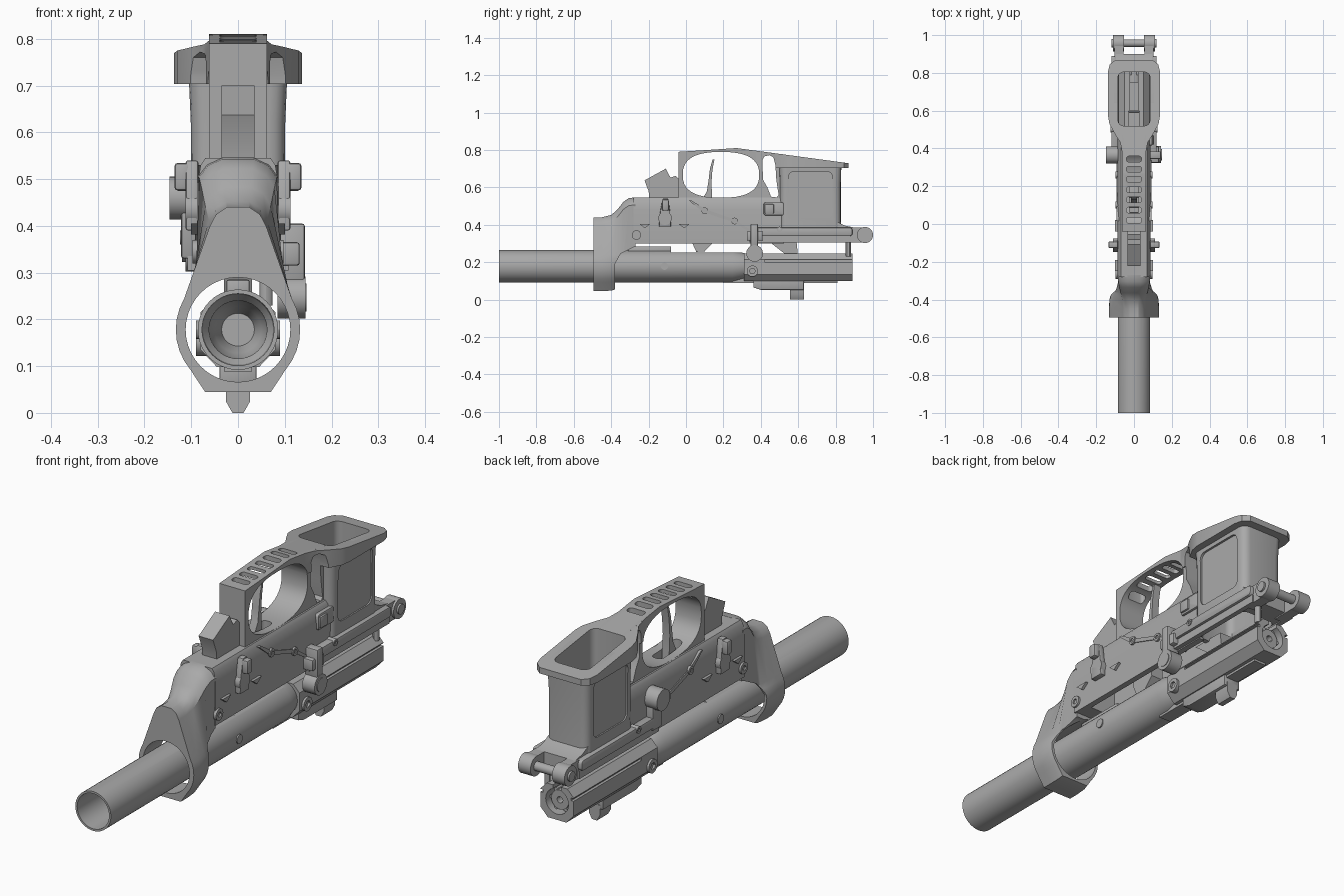
import bpy, bmesh
from math import sin, cos, pi, radians, copysign

old = bpy.data.objects.get("Cube")
if old:
    bpy.data.objects.remove(old, do_unlink=True)

grey = bpy.data.materials.new("mid_grey")
grey.use_nodes = True
grey.diffuse_color = (0.4, 0.4, 0.4, 1)
grey.node_tree.nodes["Principled BSDF"].inputs["Base Color"].default_value = (0.4, 0.4, 0.4, 1)
cutters = []


# ---------- helpers ----------
def loft(name, rings):
    """Skin closed rings of 3D points and cap both ends."""
    bm = bmesh.new()
    loops = [[bm.verts.new(p) for p in ring] for ring in rings]
    n = len(loops[0])
    for a, b in zip(loops, loops[1:]):
        for i in range(n):
            j = (i + 1) % n
            bm.faces.new((a[i], a[j], b[j], b[i]))
    bm.faces.new(loops[0])
    bm.faces.new(loops[-1])
    bmesh.ops.recalc_face_normals(bm, faces=bm.faces)
    mesh = bpy.data.meshes.new(name)
    bm.to_mesh(mesh)
    bm.free()
    mesh.materials.append(grey)
    obj = bpy.data.objects.new(name, mesh)
    bpy.context.collection.objects.link(obj)
    return obj


def place(axis, p, t):
    a, b = p
    return {"x": (t, a, b), "y": (a, t, b), "z": (a, b, t)}[axis]


def prism(name, axis, pts, lo, hi, bevel=0):
    obj = loft(name, [[place(axis, p, t) for p in pts] for t in (lo, hi)])
    if bevel:
        mod = obj.modifiers.new("edge", "BEVEL")
        mod.width, mod.segments = bevel, 2
        apply(obj, mod)
    return obj


def apply(obj, mod):
    bpy.context.view_layer.objects.active = obj
    bpy.ops.object.modifier_apply(modifier=mod.name)


def circle(c, r, n=32):
    return [(c[0] + r * cos(2 * pi * i / n), c[1] + r * sin(2 * pi * i / n)) for i in range(n)]


def rod(name, axis, c, r, lo, hi, n=32):
    return prism(name, axis, circle(c, r, n), lo, hi)


def rect(a0, a1, b0, b1):
    return [(a0, b0), (a1, b0), (a1, b1), (a0, b1)]


def round_rect(cx, cy, w, h, r, n=4):
    pts = []
    for q, (sx, sy) in enumerate(((1, 1), (-1, 1), (-1, -1), (1, -1))):
        for i in range(n + 1):
            t = (q + i / n) * pi / 2
            pts.append((cx + sx * (w / 2 - r) + r * cos(t), cy + sy * (h / 2 - r) + r * sin(t)))
    return pts


def both(half):
    return half + [(-x, v) for x, v in reversed(half)]


def cutter(obj):
    obj.hide_render = True
    cutters.append(obj)
    return obj


def cut(obj, *tools):
    for tool in tools:
        mod = obj.modifiers.new("cut", "BOOLEAN")
        mod.operation, mod.solver, mod.object = "DIFFERENCE", "EXACT", tool
        apply(obj, mod)


AXIS = (0, 0.178)   # centre line of the tube

# ---------- cutters ----------
finger = []
for i in range(40):
    c, s = cos(2 * pi * i / 40), sin(2 * pi * i / 40)
    finger.append((0.187 + 0.204 * copysign(abs(c) ** 0.78, c), 0.667 + 0.122 * copysign(abs(s) ** 0.78, s)))
finger_cut = cutter(prism("finger_cut", "x", finger, -0.3, 0.3))
slot_cut = cutter(prism("slot_cut", "x", [(0.408, 0.745), (0.418, 0.765), (0.445, 0.772), (0.468, 0.76),
                        (0.478, 0.72), (0.483, 0.64), (0.495, 0.56), (0.485, 0.546), (0.455, 0.55),
                        (0.435, 0.6), (0.412, 0.64)], -0.3, 0.3))
well_cut = cutter(prism("well_cut", "z", round_rect(0, 0.662, 0.17, 0.285, 0.03), 0.2, 0.9))
top_cut = cutter(prism("top_cut", "x", [(0.27, 0.81), (0.95, 0.718), (0.95, 1), (0.27, 1)], -0.3, 0.3))
inner_cut = cutter(prism("inner_cut", "z", rect(-0.062, 0.062, -0.2, 0.53), 0.2, 0.49))
trigger_cut = cutter(prism("trigger_cut", "z", round_rect(0, 0.13, 0.05, 0.16, 0.02), 0.4, 0.62))
bore_cut = cutter(rod("bore_cut", "y", AXIS, 0.112, -0.6, 0.1, 40))
under_cut = cutter(prism("under_cut", "x", [(-0.38, -0.1), (-0.38, 0.19), (-0.35, 0.245), (-0.28, 0.28),
                         (-0.2, 0.292), (0.5, 0.292), (0.5, -0.1)], -0.3, 0.3))

# ---------- receiver ----------
def hood_ring(y, r, w, top):
    half = [(0.53 * r, 0.178 - r)]
    half += [(r * cos(radians(a)), 0.178 + r * sin(radians(a))) for a in range(-40, 31, 10)]
    half += [(w, top - 0.04), (w * 0.78, top - 0.015), (w * 0.4, top)]
    return [(x, y, z) for x, z in both(half)]

hood = loft("rear_hood", [hood_ring(*s) for s in (
    (-0.495, 0.133, 0.06, 0.44), (-0.45, 0.133, 0.06, 0.44), (-0.40, 0.13, 0.062, 0.452),
    (-0.365, 0.12, 0.07, 0.483), (-0.335, 0.107, 0.078, 0.522), (-0.305, 0.096, 0.083, 0.543),
    (-0.27, 0.09, 0.086, 0.546))])
cut(hood, bore_cut, under_cut)

body = prism("receiver_body", "y", both([(0.088, 0.3), (0.088, 0.48), (0.08, 0.53), (0.07, 0.545)]), -0.28, 0.525)
cut(body, inner_cut, trigger_cut, well_cut)

guard = prism("trigger_guard", "x", [(-0.04, 0.5), (-0.04, 0.79), (0.12, 0.8), (0.27, 0.81), (0.53, 0.775),
                                     (0.53, 0.5)], -0.0625, 0.0625)
cut(guard, finger_cut, slot_cut, inner_cut, trigger_cut, well_cut)
for i in range(7):
    cut(guard, cutter(prism("vent_cut", "z", round_rect(0, 0.02 + 0.054 * i, 0.08, 0.03, 0.012), 0.72, 0.9)))

# ---------- magazine well ----------
well = loft("magazine_well", [[(x, y, z) for x, y in round_rect(0, 0.665, w, d, 0.035)]
            for z, w, d in ((0.31, 0.2, 0.335), (0.42, 0.2, 0.325), (0.62, 0.202, 0.325), (0.76, 0.214, 0.335))])
cut(well, top_cut, well_cut)
for s in (1, -1):
    cut(well, cutter(prism("panel_cut", "x", round_rect(0.665, 0.56, 0.235, 0.25, 0.03), s * 0.094, s * 0.2)))
flare = prism("well_flare", "z", both([(0.06, 0.36), (0.072, 0.43), (0.1, 0.475), (0.13, 0.53), (0.137, 0.57),
              (0.137, 0.81), (0.128, 0.845), (0.1, 0.868)]), 0.703, 0.85)
cut(flare, top_cut, finger_cut, slot_cut, well_cut)

# ---------- front hinge block, rails and lugs ----------
block = prism("front_block", "x", [(0.78, 0.31), (0.9, 0.31), (0.9, 0.385), (0.85, 0.395), (0.78, 0.43)], -0.095, 0.095)
cut(block, well_cut)
for s in (1, -1):
    side = "left" if s > 0 else "right"
    prism("rail_" + side, "x", round_rect(0.62, 0.362, 0.54, 0.046, 0.015), s * 0.08, s * 0.12, 0.006)
    prism("rail_lip_" + side, "x", rect(0.34, 0.89, 0.305, 0.34), s * 0.086, s * 0.108)
    prism("lug_arm_" + side, "x", rect(0.84, 0.955, 0.305, 0.385), s * 0.055, s * 0.102)
    rod("lug_" + side, "x", (0.957, 0.345), 0.043, s * 0.052, s * 0.112)
    rod("lug_pin_head_" + side, "x", (0.957, 0.345), 0.022, s * 0.1, s * 0.12, 16)
    # pins and fixed side details
    for y, z, r in ((-0.265, 0.345, 0.025), (0.1, 0.475, 0.018), (0.26, 0.42, 0.018), (0.5, 0.375, 0.015)):
        pin = rod("pin_" + side, "x", (y, z), r, s * 0.07, s * (0.124 if y == 0.5 else 0.097), 16)
        cut(pin, cutter(rod("pin_cut", "x", (y, z), r * 0.5, s * 0.09, s * 0.2, 6)))
    prism("pin_link_" + side, "x", [(0.09, 0.468), (0.26, 0.412), (0.34, 0.36), (0.34, 0.375), (0.262, 0.428),
                                    (0.105, 0.482), (0.03, 0.53), (0.015, 0.53)], s * 0.08, s * 0.092)
    for y in (-0.22, -0.01):
        prism("stop_mark_" + side, "x", [(y - 0.03, 0.405), (y, 0.382), (y + 0.03, 0.405)], s * 0.08, s * 0.1)
    # selector
    rod("selector_hub_" + side, "x", (-0.112, 0.435), 0.036, s * 0.08, s * 0.112, 24)
    prism("selector_lever_" + side, "x", [(-0.145, 0.39), (-0.08, 0.39), (-0.085, 0.47), (-0.095, 0.54),
                                          (-0.125, 0.54), (-0.138, 0.47)], s * 0.085, s * 0.112, 0.005)
    prism("selector_tab_" + side, "x", rect(-0.128, -0.092, 0.475, 0.535), s * 0.1, s * 0.136, 0.008)
rod("hinge_pin", "x", (0.957, 0.345), 0.02, -0.1, 0.1, 16)

# ---------- catches and controls ----------
prism("catch_button", "x", round_rect(0.47, 0.485, 0.11, 0.07, 0.012), 0.07, 0.098, 0.006)
prism("catch_step", "x", rect(0.42, 0.47, 0.46, 0.51), 0.09, 0.106, 0.005)
rod("release_knob", "x", (0.365, 0.46), 0.046, -0.147, -0.07, 24)
prism("release_arm", "x", [(0.34, 0.33), (0.4, 0.33), (0.4, 0.46), (0.33, 0.46)], -0.122, -0.08, 0.006)
prism("latch_bracket", "x", rect(0.345, 0.385, 0.28, 0.405), 0.08, 0.143, 0.006)
prism("latch_foot", "x", rect(0.325, 0.41, 0.315, 0.365), 0.08, 0.132, 0.006)
rod("latch_knob", "x", (0.367, 0.247), 0.045, 0.085, 0.144, 16)
rod("latch_knob_cap", "x", (0.367, 0.247), 0.03, 0.14, 0.147, 16)

# ---------- trigger group ----------
prism("trigger", "x", [(0.09, 0.44), (0.15, 0.44), (0.14, 0.55), (0.136, 0.62), (0.141, 0.69), (0.152, 0.75),
                       (0.142, 0.748), (0.128, 0.7), (0.121, 0.64), (0.112, 0.58), (0.09, 0.54)], -0.017, 0.017)
prism("hammer", "x", [(0.03, 0.31), (0.055, 0.255), (0.1, 0.258), (0.15, 0.31), (0.14, 0.45), (0.06, 0.45)], -0.03, 0.03)
prism("bolt_stop", "x", [(0.43, 0.32), (0.47, 0.29), (0.56, 0.22), (0.6, 0.22), (0.59, 0.32)], -0.03, 0.03)
rod("detent_post", "z", (0.06, 0.868), 0.014, 0.23, 0.32, 12)
for y, z in ((0.1, 0.475), (0.26, 0.42)):
    rod("cross_pin", "x", (y, z), 0.012, -0.08, 0.08, 12)

# ---------- grip stub ----------
prism("grip_stub", "x", [(-0.195, 0.53), (-0.2, 0.58), (-0.222, 0.637), (-0.108, 0.7), (-0.083, 0.652),
                         (-0.055, 0.662), (-0.035, 0.64), (-0.035, 0.53)], -0.035, 0.035)

# ---------- tube and carrier ----------
tube = loft("carrier_tube", [[(x, y, z) for x, z in circle(AXIS, r, 40)] for y, r in (
    (-0.45, 0.035), (-0.5, 0.05), (-0.52, 0.06), (-0.62, 0.062), (-0.64, 0.075), (-1, 0.077),
    (-1, 0.086), (0.25, 0.086), (0.31, 0.07), (0.34, 0.062))])
cut(tube, cutter(prism("flat_cut", "z", rect(-0.2, 0.2, -0.08, 0.5), 0.252, 0.4)))
prism("tube_key", "z", rect(-0.025, 0.025, -0.31, -0.08), 0.24, 0.285, 0.005)
carrier = prism("carrier_head", "y", both([(0.045, 0.098), (0.08, 0.135), (0.08, 0.215), (0.05, 0.246)]), 0.31, 0.89)
cut(carrier, cutter(rod("face_cut", "y", AXIS, 0.055, 0.79, 1)),
    cutter(prism("notch_cut", "z", rect(-0.02, 0.02, 0.6, 1), 0.19, 0.4)))
for s in (1, -1):
    cut(carrier, cutter(prism("groove_cut", "x", rect(0.42, 1, 0.2, 0.212), s * 0.068, s * 0.2)))
    rod("tube_screw", "x", (-0.115, 0.178), 0.02, s * 0.07, s * 0.09, 12)
    screw = rod("carrier_screw", "x", (0.355, 0.152), 0.03, s * 0.06, s * 0.09, 20)
    cut(screw, cutter(rod("screw_cut", "x", (0.355, 0.152), 0.016, s * 0.08, s * 0.2, 6)))
head = rod("bolt_face", "y", AXIS, 0.042, 0.75, 0.87, 24)
cut(head, cutter(rod("face_hole", "y", AXIS, 0.014, 0.84, 1, 12)))
for i in range(6):
    a = i * pi / 3
    rod("bolt_tooth", "y", (0.043 * cos(a), 0.178 + 0.043 * sin(a)), 0.01, 0.79, 0.865, 8)

# ---------- underside plate and cam lug ----------
prism("under_plate", "x", [(0.36, 0.12), (0.36, 0.065), (0.4, 0.052), (0.63, 0.052), (0.63, 0.12)], -0.04, 0.04, 0.004)
prism("under_strip", "x", rect(0.2, 0.81, 0.088, 0.12), -0.03, 0.03)
loft("cam_lug", [[(x, y, z) for x, y in rect(-w, w, 0.555, 0.632)] for z, w in ((0, 0.012), (0.025, 0.026), (0.07, 0.026))])

# ---------- finish ----------
for c in cutters:
    bpy.data.objects.remove(c, do_unlink=True)
bpy.ops.object.select_all(action="DESELECT")
for o in bpy.context.scene.objects:
    if o.type == "MESH":
        o.select_set(True)
        bpy.context.view_layer.objects.active = o
bpy.ops.object.shade_smooth_by_angle(angle=radians(30))
